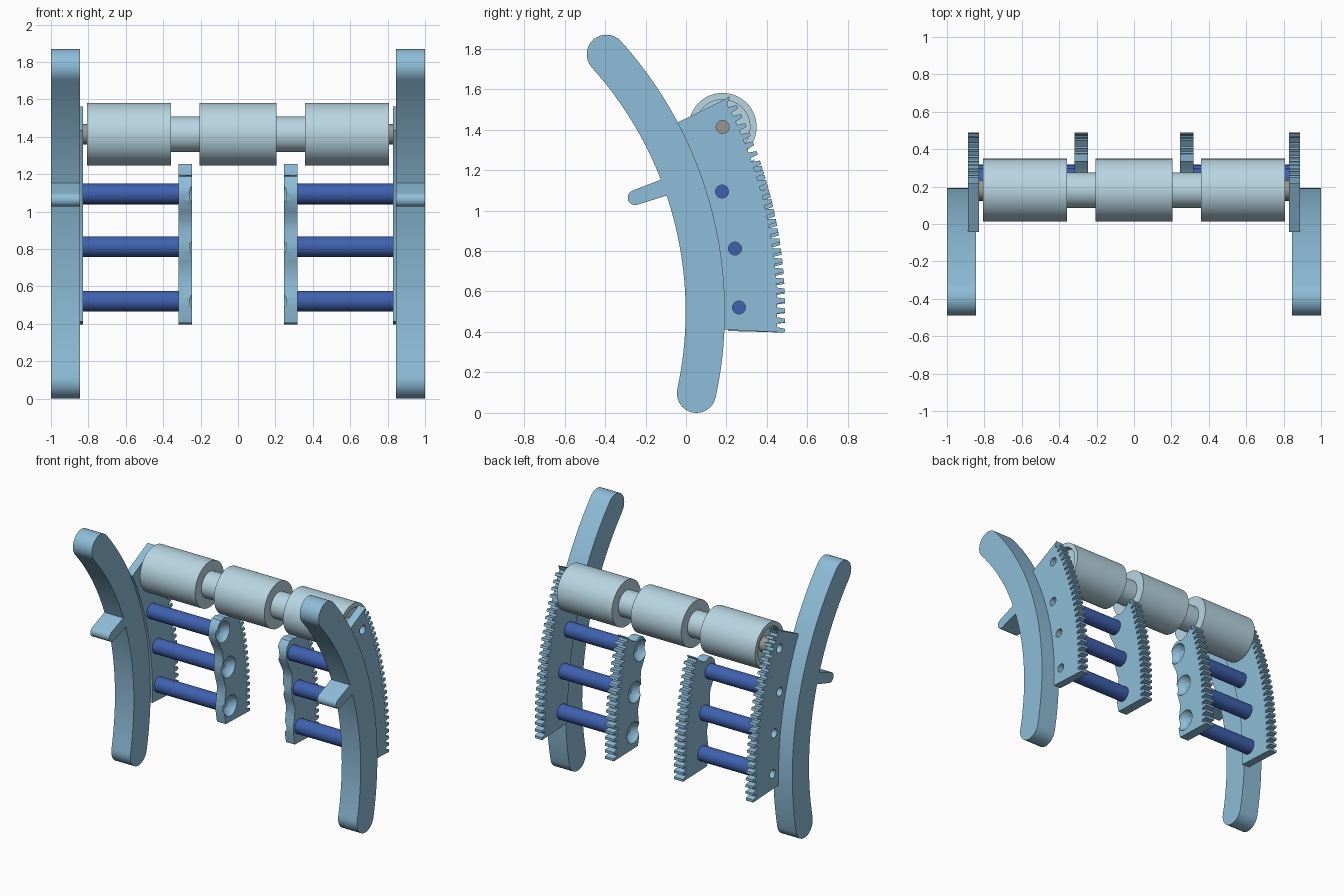
import bpy, bmesh
from math import sin, cos, pi, asin
from mathutils import Matrix

if "Cube" in bpy.data.objects:
    bpy.data.objects.remove(bpy.data.objects["Cube"])

CY, CZ = -1.805, 0.5              # shared centre of the rail and rack arcs
R_MID, R_HALF, R_TIP, DEPTH = 1.9, 0.097, 2.295, 0.04


def material(name, rgb):
    m = bpy.data.materials.new(name)
    m.diffuse_color = (*rgb, 1)
    m.use_nodes = True
    m.node_tree.nodes["Principled BSDF"].inputs["Base Color"].default_value = m.diffuse_color
    return m


BLUE = material("light_blue", (0.27, 0.51, 0.69))
PALE = material("pale_blue", (0.48, 0.67, 0.76))
NAVY = material("dark_blue", (0.05, 0.12, 0.43))
GREY = material("warm_grey", (0.32, 0.30, 0.28))


def arc(r, a):
    return CY + r * cos(a), CZ + r * sin(a)


def finish(bm, name, mat):
    bmesh.ops.recalc_face_normals(bm, faces=bm.faces)
    me = bpy.data.meshes.new(name)
    bm.to_mesh(me)
    bm.free()
    ob = bpy.data.objects.new(name, me)
    bpy.context.collection.objects.link(ob)
    if mat:
        me.materials.append(mat)
    return ob


def activate(ob):
    bpy.ops.object.select_all(action='DESELECT')
    ob.select_set(True)
    bpy.context.view_layer.objects.active = ob


def smooth(ob, mirror=True):
    activate(ob)
    bpy.ops.object.shade_smooth_by_angle(angle=0.5)
    if mirror:
        mod = ob.modifiers.new("mirror", 'MIRROR')
        mod.use_mirror_merge = False
        bpy.ops.object.modifier_apply(modifier=mod.name)


def prism(name, pts, x0, x1, mat):
    """Extrude a y-z outline along x."""
    bm = bmesh.new()
    f = bm.faces.new([bm.verts.new((x0, y, z)) for y, z in pts])
    ext = bmesh.ops.extrude_face_region(bm, geom=[f])["geom"]
    bmesh.ops.translate(bm, vec=(x1 - x0, 0, 0),
                        verts=[v for v in ext if isinstance(v, bmesh.types.BMVert)])
    return finish(bm, name, mat)


def lathe(name, prof, y, z, mat, seg=40):
    """Spin (x, radius) pairs about an x-axis line; both ends are capped."""
    bm = bmesh.new()
    rings = [[bm.verts.new((x, y + r * cos(2 * pi * i / seg), z + r * sin(2 * pi * i / seg)))
              for i in range(seg)] for x, r in prof]
    for a, b in zip(rings, rings[1:]):
        for i in range(seg):
            j = (i + 1) % seg
            bm.faces.new((a[i], a[j], b[j], b[i]))
    bm.faces.new(rings[0])
    bm.faces.new(rings[-1])
    return finish(bm, name, mat)


def cut(ob, profs):
    for prof, y, z in profs:
        c = lathe("cutter", prof, y, z, None, 28)
        c.hide_render = True
        mod = ob.modifiers.new("hole", 'BOOLEAN')
        mod.operation, mod.solver, mod.object = 'DIFFERENCE', 'EXACT', c
        activate(ob)
        bpy.ops.object.modifier_apply(modifier=mod.name)
        bpy.data.objects.remove(c)


def teeth(a0, a1, n):
    pts, p = [], (a1 - a0) / n
    for i in range(n):
        for t, d in ((0.0, 0), (0.38, 0), (0.52, DEPTH), (0.9, DEPTH)):
            pts.append(arc(R_TIP - d, a0 + (i + t) * p))
    return pts


# Curved side rails with rounded ends
a0, a1, n = asin(-0.403 / R_MID), asin(1.272 / R_MID), 40
outline = [arc(R_MID + R_HALF, a0 + (a1 - a0) * i / n) for i in range(n + 1)]
c = arc(R_MID, a1)
outline += [(c[0] + R_HALF * cos(a1 + pi * i / 16), c[1] + R_HALF * sin(a1 + pi * i / 16))
            for i in range(1, 16)]
outline += [arc(R_MID - R_HALF, a1 - (a1 - a0) * i / n) for i in range(n + 1)]
c = arc(R_MID, a0)
outline += [(c[0] + R_HALF * cos(a0 + pi + pi * i / 16), c[1] + R_HALF * sin(a0 + pi + pi * i / 16))
            for i in range(1, 16)]
smooth(prism("side_rails", outline, 0.846, 1.0, BLUE))

# Rounded pegs on the front of the rails
peg = [(-0.10, 1.162), (-0.07, 1.082)]
peg += [(-0.251 + 0.037 * cos(t), 1.064 + 0.037 * sin(t))
        for t in (-pi / 2 + 0.36 - pi * i / 12 for i in range(13))]
smooth(prism("rail_pegs", peg, 0.846, 1.0, BLUE))

AXLE = (0.181, 1.413)
RODS = [(0.178, 1.094), (0.242, 0.812), (0.262, 0.521)]

# Outer toothed plates with through holes
pts = teeth(-0.045, 0.475, 24) + [(0.217, 1.563)]
rb = R_MID + R_HALF - 0.003
b0, b1 = asin(-0.088 / rb), asin(0.934 / rb)
pts += [arc(rb, b1 + (b0 - b1) * i / 24) for i in range(25)]
outer = prism("outer_racks", pts, 0.829, 0.888, BLUE)
cut(outer, [([(0.8, 0.032), (0.92, 0.032)], y, z) for y, z in RODS + [AXLE]])
smooth(outer)

# Inner toothed plates: wavy front edge and dished sockets
pts = teeth(-0.045, 0.333, 18)
pts += [(0.338, 1.255), (0.30, 1.222), (0.265, 1.192), (0.23, 1.183), (0.19, 1.195), (0.15, 1.188),
        (0.12, 1.155), (0.108, 1.11), (0.112, 1.06), (0.14, 1.005), (0.17, 0.95),
        (0.177, 0.90), (0.172, 0.85), (0.172, 0.79), (0.19, 0.73), (0.21, 0.665),
        (0.202, 0.60), (0.192, 0.54), (0.194, 0.48), (0.208, 0.405)]
inner = prism("inner_racks", pts, 0.245, 0.317, BLUE)
cut(inner, [([(0.235, 0.08), (0.255, 0.073), (0.275, 0.058), (0.29, 0.035)], y, z) for y, z in RODS])
smooth(inner)

# Cross rods joining inner and outer plates
for i, (y, z) in enumerate(RODS):
    smooth(lathe(f"cross_rods_{i + 1}", [(0.313, 0.055), (0.831, 0.055)], y, z, NAVY))

# Stepped roller with recessed ends, and the axle through it
half = [(0.205, 0.168), (0.205, 0.095), (0.358, 0.095), (0.358, 0.168),
        (0.807, 0.168), (0.807, 0.135), (0.76, 0.135)]
prof = [(-x, r) for x, r in reversed(half)] + half
smooth(lathe("roller", prof, *AXLE, PALE, 64), mirror=False)
smooth(lathe("axle", [(-0.831, 0.055), (0.831, 0.055)], *AXLE, GREY), mirror=False)
